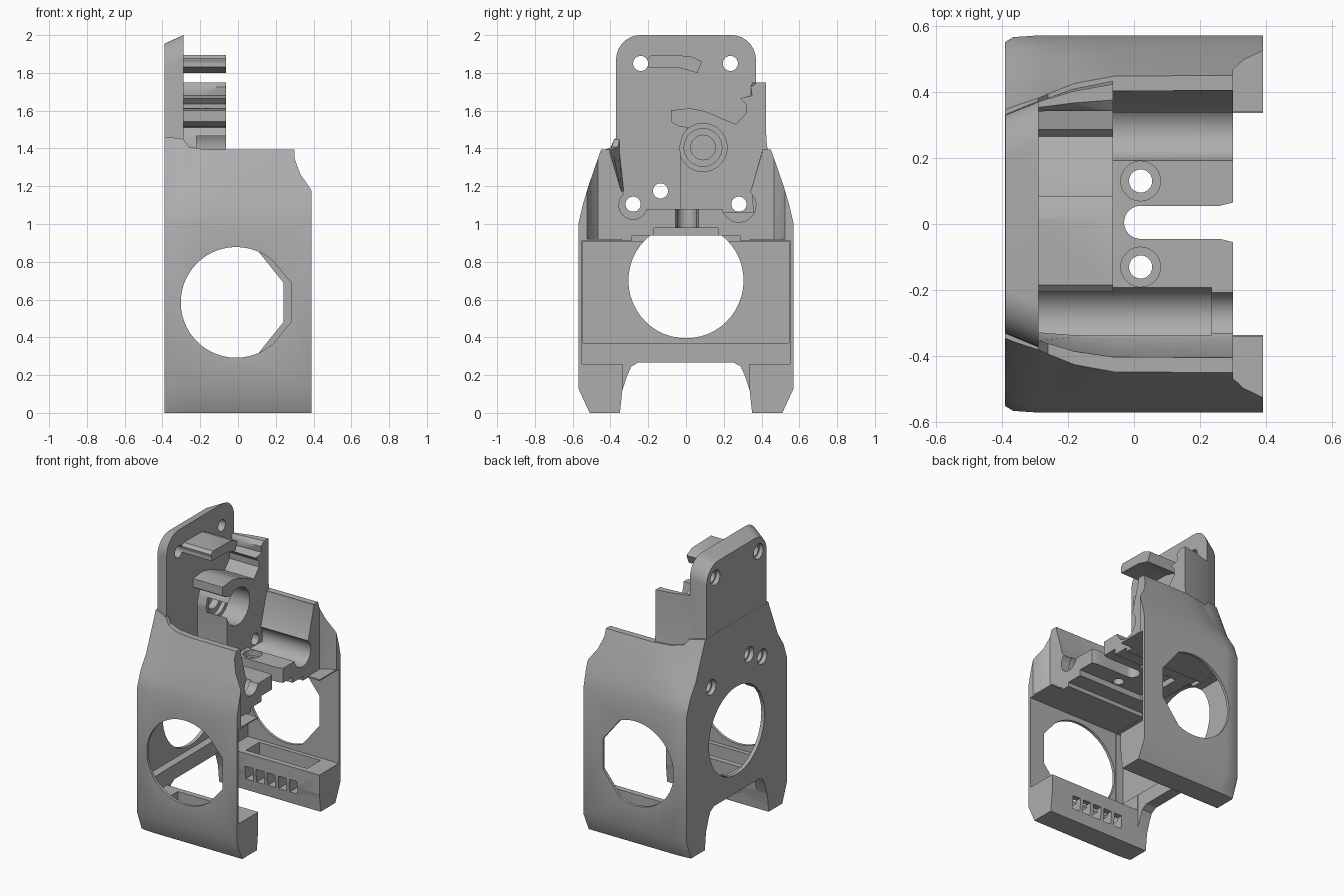
import bpy, bmesh, math

if "Cube" in bpy.data.objects:
    bpy.data.objects.remove(bpy.data.objects["Cube"])

grey = bpy.data.materials.new("plain grey")
grey.use_nodes = True
colour = (0.42, 0.42, 0.42, 1)
grey.diffuse_color = colour
grey.node_tree.nodes["Principled BSDF"].inputs["Base Color"].default_value = colour


def loft(name, rings):
    """Solid skinned through closed rings of 3D points."""
    bm = bmesh.new()
    rows = [[bm.verts.new(p) for p in ring] for ring in rings]
    n = len(rows[0])
    for a, b in zip(rows, rows[1:]):
        for i in range(n):
            j = (i + 1) % n
            bm.faces.new((a[i], a[j], b[j], b[i]))
    bm.faces.new(rows[0])
    bm.faces.new(rows[-1])
    bmesh.ops.recalc_face_normals(bm, faces=bm.faces)
    bmesh.ops.triangulate(bm, faces=bm.faces)
    if bm.calc_volume(signed=True) < 0:
        bmesh.ops.reverse_faces(bm, faces=bm.faces)
    mesh = bpy.data.meshes.new(name)
    bm.to_mesh(mesh)
    bm.free()
    mesh.materials.append(grey)
    obj = bpy.data.objects.new(name, mesh)
    bpy.context.collection.objects.link(obj)
    return obj


PLACE = {"x": lambda p, t: (t, p[0], p[1]),
         "y": lambda p, t: (p[0], t, p[1]),
         "z": lambda p, t: (p[0], p[1], t)}


def prism(name, pts, axis, a, b):
    return loft(name, [[PLACE[axis](p, t) for p in pts] for t in (a, b)])


def box(name, x, y, z):
    return prism(name, [(x[0], y[0]), (x[1], y[0]), (x[1], y[1]), (x[0], y[1])], "z", *z)


def arc(cx, cy, r, start=0, end=360, n=48):
    steps = n if end - start == 360 else n - 1
    angles = [math.radians(start + (end - start) * i / steps) for i in range(n)]
    return [(cx + r * math.cos(t), cy + r * math.sin(t)) for t in angles]


def mirrored(half):
    """Close a right-hand outline with its reflection."""
    return half + [(-u, v) for u, v in reversed(half)]


def volume(mesh):
    bm = bmesh.new()
    bm.from_mesh(mesh)
    result = bm.calc_volume(signed=True)
    bm.free()
    return result


def combine(target, tool, operation="DIFFERENCE"):
    """Boolean that only keeps a result whose volume is plausible."""
    before, size = volume(target.data), volume(tool.data)
    sign = 1 if operation == "UNION" else -1
    for attempt in range(6):
        tool.location = [0.0004 * (attempt // 2)] * 3
        mod = target.modifiers.new("shape", "BOOLEAN")
        mod.operation = operation
        mod.solver = ("MANIFOLD", "EXACT")[attempt % 2]
        mod.object = tool
        bpy.context.view_layer.update()
        graph = bpy.context.evaluated_depsgraph_get()
        mesh = bpy.data.meshes.new_from_object(target.evaluated_get(graph))
        target.modifiers.remove(mod)
        if 1e-7 < sign * (volume(mesh) - before) < size * 1.01:
            target.data = mesh
            break
    bpy.data.objects.remove(tool)


def drill(target, y, z, r, a, b):
    combine(target, prism("cutter", arc(y, z, r), "x", a, b))


# Housing: outer skin that narrows towards the back plate
rings = []
for x, foot, w, w1, w2, w3, top in ((-0.39, 0.50, 0.55, 0.515, 0.45, 0.345, 1.46),
                                    (-0.365, 0.505, 0.565, 0.53, 0.465, 0.355, 1.46),
                                    (-0.29, 0.51, 0.57, 0.54, 0.485, 0.38, 1.45),
                                    (-0.26, 0.51, 0.57, 0.541, 0.49, 0.393, 1.408),
                                    (-0.18, 0.51, 0.57, 0.545, 0.505, 0.425, 1.395),
                                    (-0.06, 0.51, 0.57, 0.547, 0.517, 0.447, 1.395),
                                    (0.39, 0.51, 0.57, 0.547, 0.517, 0.45, 1.395)):
    half = [(foot, 0), (w, 0.13), (w, 1.0), (w1, 1.1), (w2, 1.2), (w3, top)]
    rings.append([(x, y, z) for y, z in mirrored(half)])
housing = loft("housing", rings)

# Upper hollow with a flat deck
rings = []
for x, top, mid in ((-0.29, 0.352, 0.33), (-0.18, 0.385, 0.342), (-0.06, 0.402, 0.345), (0.6, 0.405, 0.345)):
    half = [(0.28, 1.08), (mid, 1.18), (top, 1.38), (top, 1.6)]
    rings.append([(x, y, z) for y, z in mirrored(half)])
combine(housing, loft("cutter", rings))

# Deck slot with a round end, and the open front with tapered wall ends
slot = arc(0.02, 0.005, 0.05, 90, 270, 20) + [(0.26, -0.045), (0.3, -0.055), (0.6, -0.055),
                                              (0.6, 0.065), (0.3, 0.065), (0.26, 0.055)]
combine(housing, prism("cutter", slot, "z", 0.85, 1.25))
wedge = [(0.467, 0.3), (0.495, 0.33), (0.527, 0.395), (0.527, 0.7)]
combine(housing, prism("cutter", [(x, y) for y, x in mirrored(wedge)], "z", 0.921, 1.6))

# Lower cavity, gap between the rails, and the arch in the back plate
combine(housing, box("cutter", (-0.31, 0.6), (-0.55, 0.55), (0.26, 0.912)))
combine(housing, box("cutter", (-0.365, 0.59), (-0.545, 0.545), (0.37, 0.908)))
combine(housing, box("cutter", (-0.312, 0.61), (-0.335, 0.335), (-0.2, 0.87)))
combine(housing, box("cutter", (0.3, 0.62), (-0.34, 0.34), (0.8, 0.93)))
combine(housing, box("cutter", (-0.305, 0.63), (-0.285, 0.285), (0.8, 0.94)))
combine(housing, box("cutter", (-0.2, 0.64), (-0.17, 0.17), (0.82, 0.98)))
arch = [(0.357, -0.1), (0.35, 0), (0.337, 0.12), (0.31, 0.2), (0.29, 0.245), (0.25, 0.268)]
combine(housing, prism("cutter", mirrored(arch), "x", -0.6, 0.65))
drill(housing, 0, 0.70, 0.305, -0.6, -0.295)

for side in (1, -1):
    # Round side windows with an angular front edge
    front, sweep = (0.24, 66) if side > 0 else (0.28, 48)
    window = arc(-0.01, 0.585, 0.293, sweep, 360 - sweep) + [(front, 0.48), (front, 0.69)]
    combine(housing, prism("cutter", window, "y", side * 0.4, side * 0.7))
    # Rail pocket and its row of slots
    y = sorted((side * 0.375, side * 0.52))
    combine(housing, box("cutter", (-0.2, 0.27), y, (0.15, 0.4)))
    for i in range(5):
        x = -0.18 + i * 0.085
        combine(housing, box("cutter", (x, x + 0.06), sorted((side * 0.3, side * 0.42)), (0.08, 0.17)))
    # Counterbored deck holes
    combine(housing, prism("cutter", arc(0.02, side * 0.13, 0.06), "z", 1.04, 1.2))
    combine(housing, prism("cutter", arc(0.02, side * 0.13, 0.035), "z", 0.9, 1.21))

# Screw saddles, the right one closed off at the front by a lower cradle
drill(housing, 0.28, 1.1, 0.09, -0.288, 0.6)
drill(housing, -0.28, 1.1, 0.09, -0.288, 0.235)
drill(housing, -0.28, 1.1, 0.075, 0.2, 0.6)

# Tall back plate with a sloping rim
rings = []
for x, w, top in ((-0.389, 0.33, 1.955), (-0.289, 0.37, 2.0)):
    half = [(w + 0.008, 1.385), (w, 1.47)] + arc(w - 0.13, top - 0.13, 0.13, 0, 90, 12)
    rings.append([(x, y, z) for y, z in mirrored(half)])
combine(housing, loft("back_plate", rings), "UNION")

# Mechanism block standing out from the plate, its outer edge following the wall
block = [(-0.08, 1.543), (-0.08, 1.602), (0.02, 1.613), (0.09, 1.60), (0.15, 1.577), (0.21, 1.55),
         (0.265, 1.528), (0.32, 1.59), (0.317, 1.634), (0.286, 1.665), (0.35, 1.68), (0.342, 1.724),
         (0.375, 1.75), (0.423, 1.75), (0.425, 1.45), (0.435, 1.37), (0.38, 1.25), (0.35, 1.17),
         (0.36, 1.06), (-0.03, 1.06), (-0.03, 1.34), (-0.035, 1.41), (-0.02, 1.47), (0.01, 1.51),
         (-0.04, 1.517)]
rings = [[(x, y if y < 0.34 else 0.34 + (y - 0.34) * k, z) for y, z in block]
         for x, k in ((-0.3, 0.32), (-0.18, 0.75), (-0.063, 1))]
combine(housing, loft("mechanism_block", rings), "UNION")
drill(housing, 0.09, 1.405, 0.127, -0.22, 0)
drill(housing, 0.09, 1.405, 0.1, -0.25, 0.01)
drill(housing, 0.09, 1.405, 0.065, -0.3, 0.02)

# Upper stop tab
tab = [(-0.2, 1.83), (-0.205, 1.875), (-0.185, 1.894), (0.02, 1.89), (0.085, 1.86), (0.06, 1.8),
       (-0.03, 1.825)]
combine(housing, prism("stop_tab", tab, "x", -0.3, -0.063), "UNION")

# Screw holes through the plate, countersunk behind
for y, z in ((-0.24, 1.85), (0.235, 1.85), (-0.28, 1.105), (0.28, 1.105), (-0.135, 1.175)):
    drill(housing, y, z, 0.04, -0.6, 0)
    drill(housing, y, z, 0.052, -0.61, -0.36)

bpy.ops.object.select_all(action="DESELECT")
housing.select_set(True)
bpy.context.view_layer.objects.active = housing
bpy.ops.object.shade_smooth_by_angle(angle=math.radians(28))
